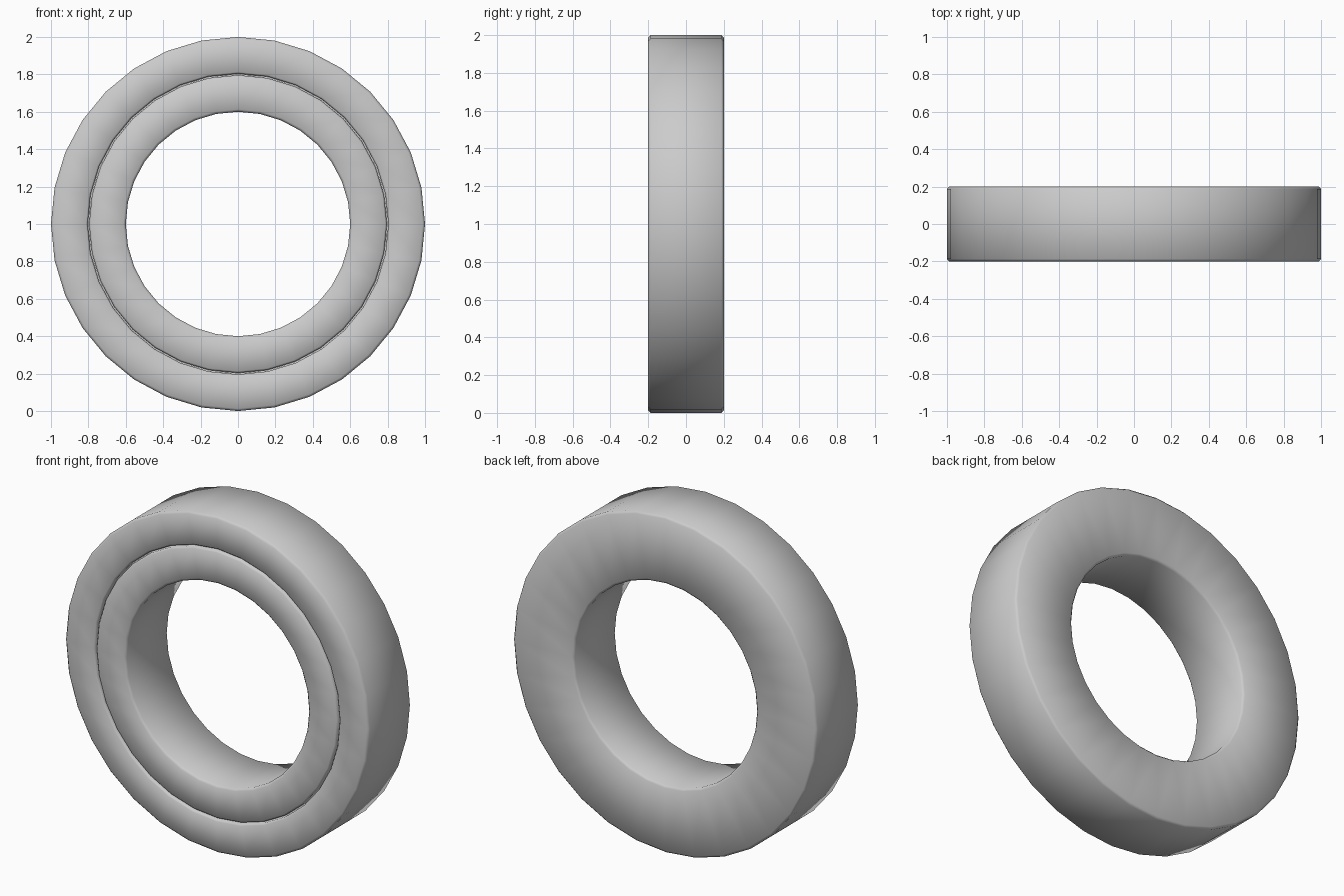
import bpy, bmesh
from math import sin, cos, pi

if "Cube" in bpy.data.objects:
    bpy.data.objects.remove(bpy.data.objects["Cube"])

SIDES = 32
B = 0.013  # edge bevel

# Closed cross-section as (radius, y), with bevelled rims and a front groove
profile = [
    (0.6, -0.2 + B), (0.6 + B, -0.2),
    (0.787, -0.2), (0.796, -0.19), (0.796, -0.175),
    (0.804, -0.175), (0.804, -0.19), (0.813, -0.2),
    (1 - B, -0.2), (1, -0.2 + B),
    (1, 0.2 - B), (1 - B, 0.2),
    (0.6 + B, 0.2), (0.6, 0.2 - B),
]

# Sweep the cross-section around the horizontal axis
bm = bmesh.new()
rings = []
for i in range(SIDES):
    a = 2 * pi * i / SIDES
    rings.append([bm.verts.new((r * sin(a), y, 1 + r * cos(a))) for r, y in profile])
n = len(profile)
for i in range(SIDES):
    p, q = rings[i], rings[(i + 1) % SIDES]
    for j in range(n):
        k = (j + 1) % n
        bm.faces.new((p[j], p[k], q[k], q[j]))
bmesh.ops.recalc_face_normals(bm, faces=bm.faces[:])

# Ring object, smooth shaded over its bevels
mesh = bpy.data.meshes.new("grooved_ring")
bm.to_mesh(mesh)
bm.free()
mesh.shade_smooth()
ring = bpy.data.objects.new("grooved_ring", mesh)
bpy.context.collection.objects.link(ring)
